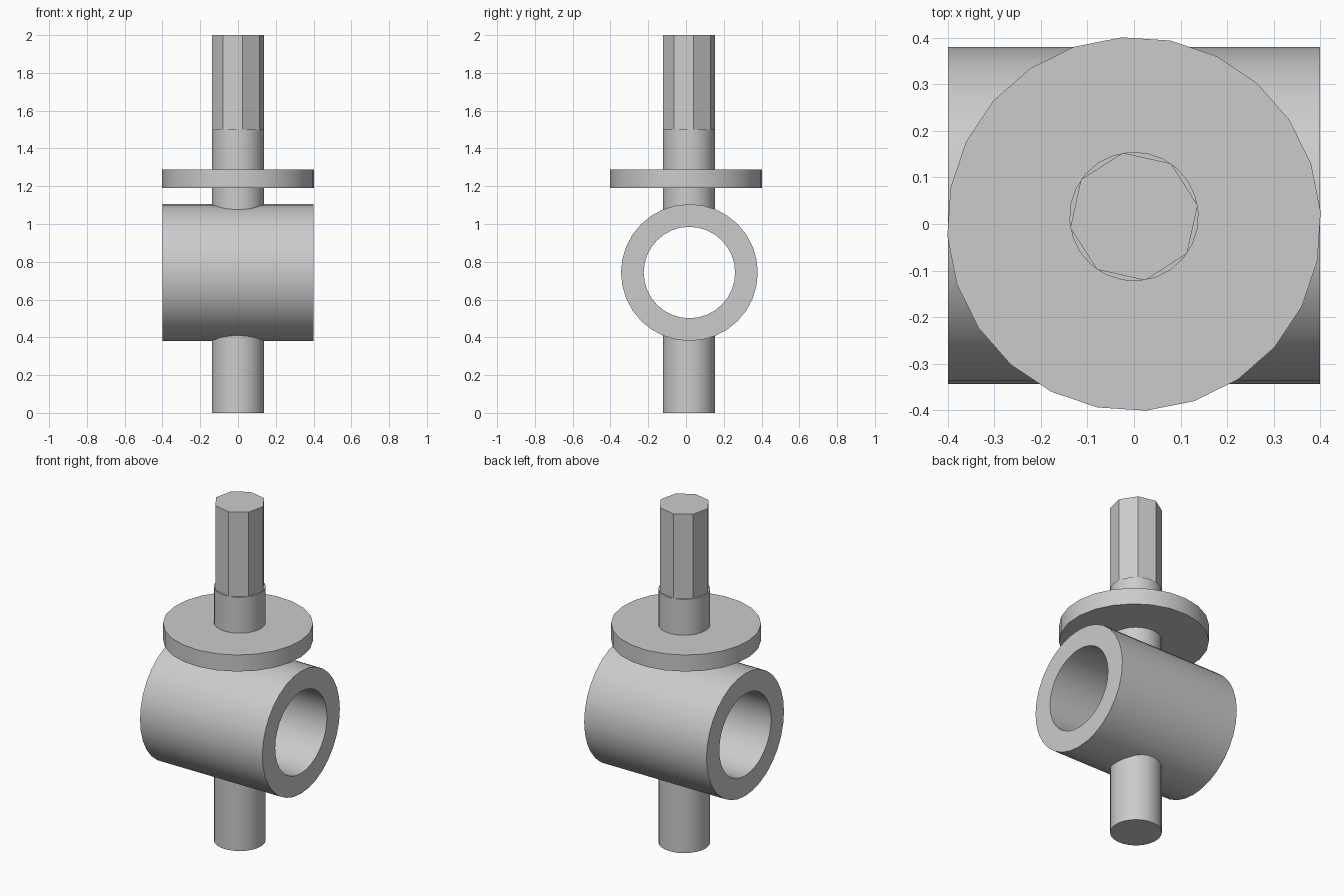
import bpy
import bmesh
from math import radians, pi
from mathutils import Matrix

cube = bpy.data.objects.get("Cube")
if cube:
    bpy.data.objects.remove(cube, do_unlink=True)

COLOUR = (0.6, 0.6, 0.6, 1)
steel = bpy.data.materials.new("grey steel")
steel.use_nodes = True
steel.diffuse_color = COLOUR
steel.node_tree.nodes["Principled BSDF"].inputs["Base Color"].default_value = COLOUR

AXIS_Y = 0.016


def finish(name, bm, smooth=True):
    bmesh.ops.recalc_face_normals(bm, faces=bm.faces)
    mesh = bpy.data.meshes.new(name)
    bm.to_mesh(mesh)
    bm.free()
    mesh.materials.append(steel)
    obj = bpy.data.objects.new(name, mesh)
    bpy.context.collection.objects.link(obj)
    if smooth:
        bpy.ops.object.select_all(action="DESELECT")
        obj.select_set(True)
        bpy.context.view_layer.objects.active = obj
        bpy.ops.object.shade_smooth_by_angle(angle=radians(30))
    return obj


def upright(name, radius, low, high, sides, turn=0, y=AXIS_Y, smooth=True):
    """Capped vertical prism between two heights."""
    bm = bmesh.new()
    place = Matrix.Translation((0, y, (low + high) / 2)) @ Matrix.Rotation(radians(turn), 4, "Z")
    bmesh.ops.create_cone(bm, cap_ends=True, segments=sides, radius1=radius,
                          radius2=radius, depth=high - low, matrix=place)
    return finish(name, bm, smooth)


def tube(name, outer, inner, half, centre, sides):
    """Open pipe along x, spun from a rectangular wall section."""
    bm = bmesh.new()
    section = [(-half, outer), (half, outer), (half, inner), (-half, inner)]
    ring = [bm.verts.new((x, 0, r)) for x, r in section]
    edges = [bm.edges.new((ring[i], ring[(i + 1) % 4])) for i in range(4)]
    bmesh.ops.spin(bm, geom=ring + edges, cent=(0, 0, 0), axis=(1, 0, 0),
                   angle=2 * pi, steps=sides, use_merge=True)
    bmesh.ops.remove_doubles(bm, verts=bm.verts, dist=0.0001)
    bmesh.ops.translate(bm, verts=bm.verts, vec=centre)
    return finish(name, bm)


# Cross sleeve with an open bore
tube("cross_sleeve", 0.362, 0.242, 0.4, (0, 0.018, 0.743), 32)

# Round stems end inside the sleeve wall, leaving the bore clear
upright("lower_stem", 0.139, 0, 0.45, 24, 4)
upright("upper_stem", 0.139, 1.04, 1.5, 24, 4)

# Collar and octagonal drive end
upright("collar_disc", 0.402, 1.19, 1.288, 24, 3.75, y=0)
upright("octagonal_end", 0.139, 1.5, 2, 8, 10, smooth=False)
